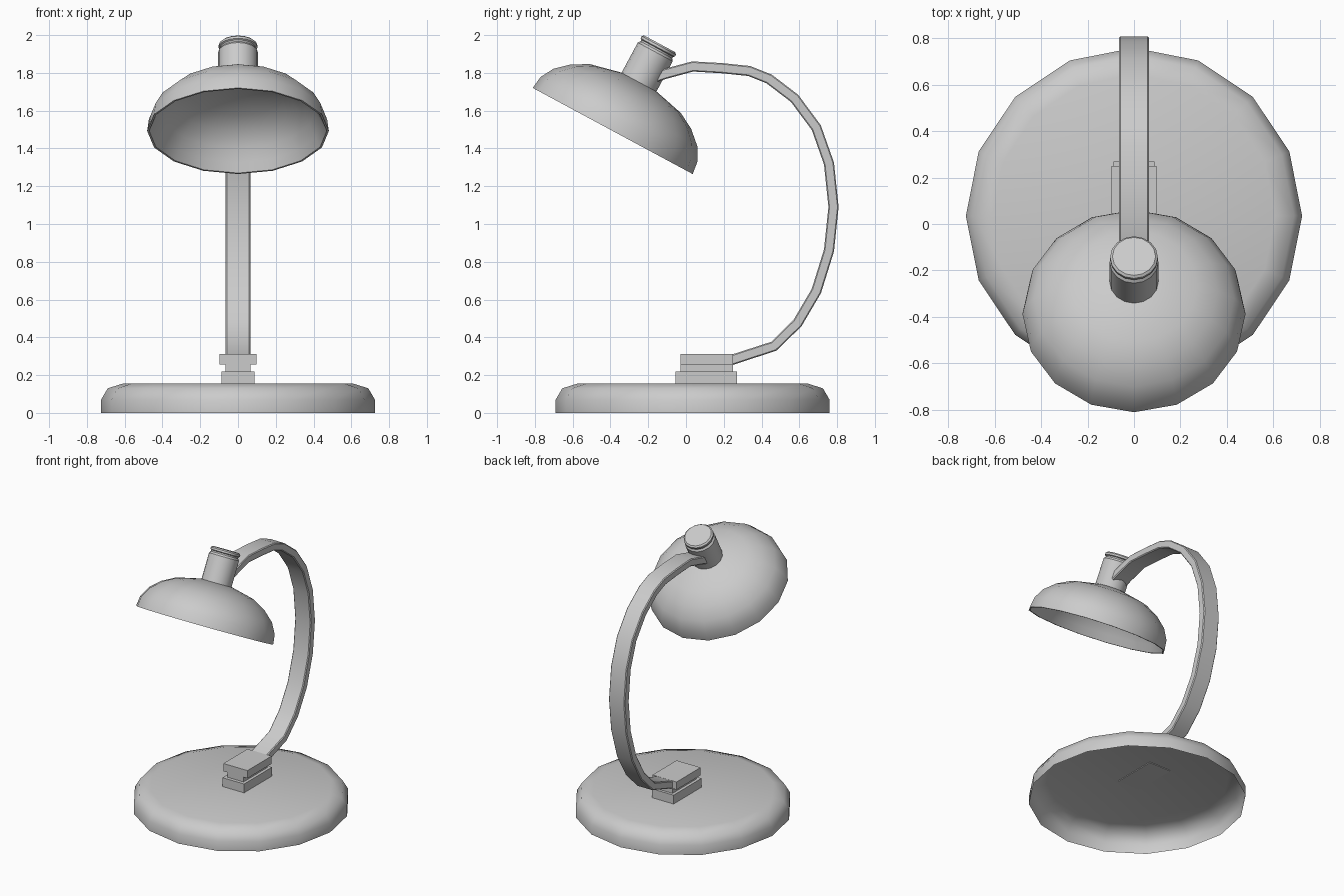
import bpy, bmesh, math
from mathutils import Vector, Matrix

if "Cube" in bpy.data.objects:
    bpy.data.objects.remove(bpy.data.objects["Cube"])


def finish(name, bm, matrix=None, smooth=40):
    if matrix:
        bm.transform(matrix)
    mesh = bpy.data.meshes.new(name)
    bm.to_mesh(mesh)
    bm.free()
    ob = bpy.data.objects.new(name, mesh)
    bpy.context.collection.objects.link(ob)
    if smooth:
        bpy.ops.object.select_all(action='DESELECT')
        ob.select_set(True)
        bpy.context.view_layer.objects.active = ob
        bpy.ops.object.shade_smooth_by_angle(angle=math.radians(smooth))
    return ob


def lathe(name, profile, sides, matrix, smooth=40):
    """Revolve (radius, height) points around z; radius 0 closes to a pole."""
    bm = bmesh.new()
    rings = []
    for r, h in profile:
        n = sides if r > 0 else 1
        rings.append([bm.verts.new((r * math.cos(2 * math.pi * i / sides),
                                    r * math.sin(2 * math.pi * i / sides), h))
                      for i in range(n)])
    for a, b in zip(rings, rings[1:]):
        for i in range(sides):
            j = (i + 1) % sides
            if len(b) == 1:
                bm.faces.new((a[i], a[j], b[0]))
            elif len(a) == 1:
                bm.faces.new((a[0], b[j], b[i]))
            else:
                bm.faces.new((a[i], a[j], b[j], b[i]))
    return finish(name, bm, matrix, smooth)


def box(name, lo, hi):
    lo, hi = Vector(lo), Vector(hi)
    bm = bmesh.new()
    bmesh.ops.create_cube(bm, size=1)
    return finish(name, bm, Matrix.Translation((lo + hi) / 2) @
                  Matrix.Diagonal((*(hi - lo), 1)), 0)


def strap(name, path, width, thick, chamfer):
    """Sweep a chamfered flat bar along a path of (y, z) points."""
    w, t, c = width / 2, thick / 2, chamfer
    section = [(w, -t + c), (w, t - c), (w - c, t), (-w + c, t),
               (-w, t - c), (-w, -t + c), (-w + c, -t), (w - c, -t)]
    pts = [Vector(p) for p in path]
    bm = bmesh.new()
    rings = []
    for i, p in enumerate(pts):
        d = (pts[min(i + 1, len(pts) - 1)] - pts[max(i - 1, 0)]).normalized()
        n = Vector((d.y, -d.x))
        rings.append([bm.verts.new((x, p.x + n.x * s, p.y + n.y * s))
                      for x, s in section])
    for a, b in zip(rings, rings[1:]):
        for i in range(8):
            j = (i + 1) % 8
            bm.faces.new((a[i], a[j], b[j], b[i]))
    bm.faces.new(rings[0])
    bm.faces.new(rings[-1])
    bmesh.ops.recalc_face_normals(bm, faces=bm.faces)
    return finish(name, bm, None, 30)


# Round base: hollow shell, open underneath
lathe("base", [(0.725, 0), (0.725, 0.07), (0.69, 0.13), (0.61, 0.155), (0, 0.155)],
      16, Matrix.Translation((0, 0.035, 0)), 50)

# Stacked mounting blocks
box("lower_block", (-0.088, -0.055, 0.15), (0.088, 0.27, 0.22))
box("block_neck", (-0.066, -0.03, 0.215), (0.066, 0.25, 0.26))
box("upper_block", (-0.098, -0.03, 0.255), (0.098, 0.25, 0.312))

# Curved flat arm
strap("arm", [(0.15, 0.245), (0.25, 0.283), (0.465, 0.353), (0.59, 0.475),
              (0.69, 0.645), (0.757, 0.86), (0.781, 1.09), (0.757, 1.32),
              (0.69, 1.51), (0.575, 1.665), (0.44, 1.768), (0.335, 1.81),
              (0.19, 1.825), (0.035, 1.834), (-0.11, 1.795), (-0.17, 1.775)],
      0.13, 0.054, 0.006)

# Lamp head, tilted forward
head = Matrix.Translation((0, -0.388, 1.4925)) @ Matrix.Rotation(math.radians(-28.3), 4, 'X')
lathe("shade", [(0, 0.275), (0.1, 0.27), (0.26, 0.235), (0.345, 0.187), (0.41, 0.12),
                (0.445, 0.05), (0.47, 0), (0.481, 0), (0.472, 0.07), (0.432, 0.142),
                (0.36, 0.207), (0.272, 0.255), (0.11, 0.293), (0, 0.298)], 16, head)
lathe("socket", [(0.105, 0.27), (0.105, 0.475), (0.095, 0.488), (0.095, 0.497),
                 (0.103, 0.502), (0.103, 0.515), (0.093, 0.524), (0, 0.524)], 16, head, 35)
